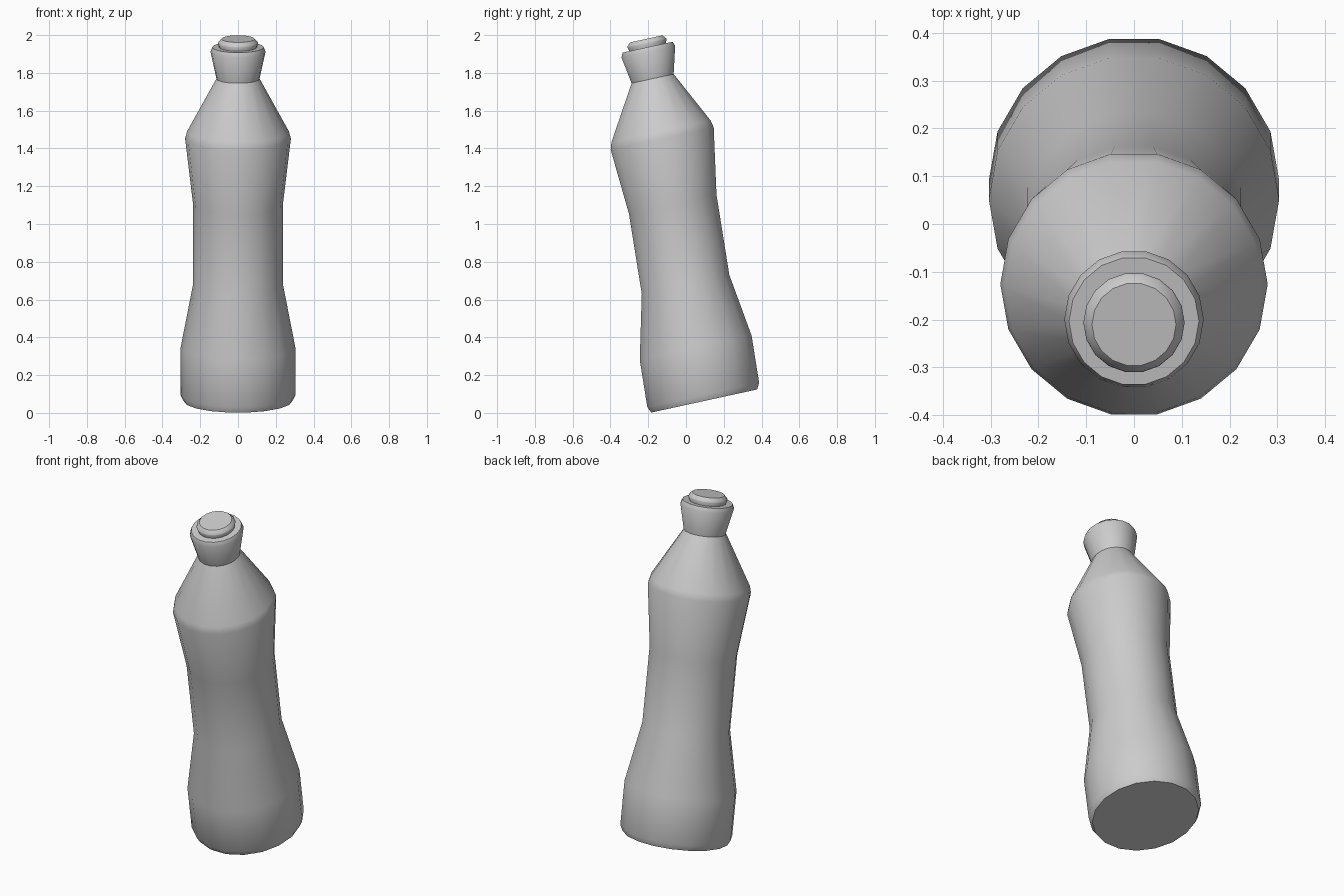
import bpy, math

if "Cube" in bpy.data.objects:
    bpy.data.objects.remove(bpy.data.objects["Cube"])

SIDES = 18
TILT = math.radians(12.3)   # lean of every cross-section
LEAN = 0.16                 # sideways drift of the axis per unit of height
STRETCH = 1.012


def leaning_lathe(name, rings):
    """Closed lathe of (radius, centre height) rings along the leaning axis."""
    verts, faces = [], []
    for r, z in rings:
        cy = 0.096 - LEAN * (z - 0.065)
        for i in range(SIDES):
            a = 2 * math.pi * i / SIDES
            v = r * STRETCH * math.sin(a)
            verts.append((r * math.cos(a), cy + v * math.cos(TILT), z + v * math.sin(TILT)))
    for k in range(len(rings) - 1):
        for i in range(SIDES):
            j = (i + 1) % SIDES
            a, b = k * SIDES, (k + 1) * SIDES
            faces.append((a + i, a + j, b + j, b + i))
    faces.append(tuple(reversed(range(SIDES))))
    faces.append(tuple(range((len(rings) - 1) * SIDES, len(rings) * SIDES)))
    mesh = bpy.data.meshes.new(name)
    mesh.from_pydata(verts, [], faces)
    mesh.update()
    obj = bpy.data.objects.new(name, mesh)
    bpy.context.collection.objects.link(obj)
    bpy.ops.object.select_all(action='DESELECT')
    obj.select_set(True)
    bpy.context.view_layer.objects.active = obj
    bpy.ops.object.shade_smooth_by_angle(angle=math.radians(35))
    return obj


# Waisted body with bevelled base and rounded shoulder
leaning_lathe("bottle_body", [
    (0.288, 0.063), (0.304, 0.095), (0.304, 0.345), (0.238, 0.68),
    (0.238, 1.105), (0.28, 1.452), (0.27, 1.49), (0.114, 1.77)])

# Flared cap collar
leaning_lathe("cap_collar", [
    (0.114, 1.768), (0.146, 1.912), (0.136, 1.936)])

# Push-pull spout
leaning_lathe("cap_spout", [
    (0.098, 1.93), (0.106, 1.956), (0.104, 1.963), (0.088, 1.98)])
